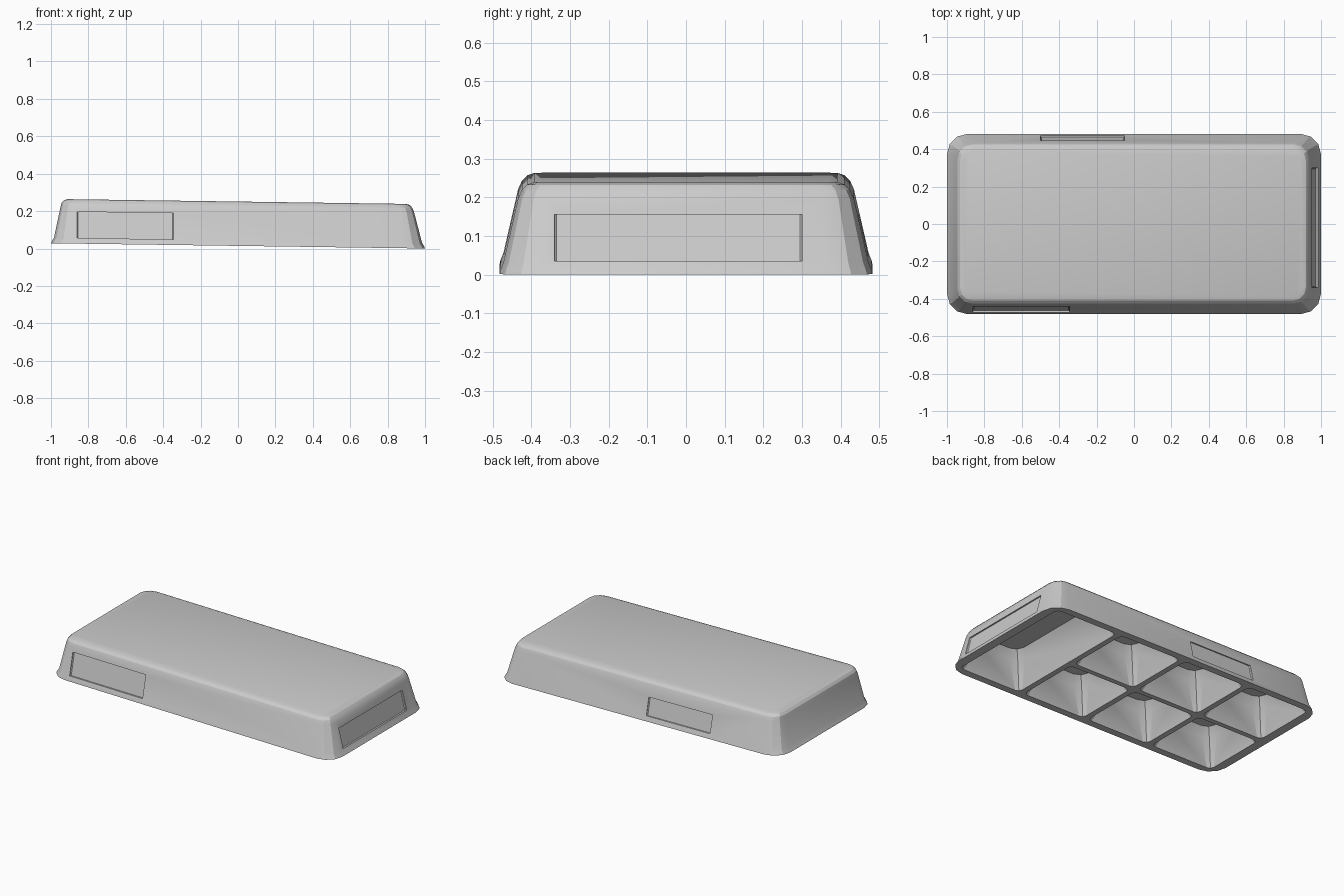
import bpy, bmesh, math

if "Cube" in bpy.data.objects:
    bpy.data.objects.remove(bpy.data.objects["Cube"])


def loft(name, sections, seg=4):
    """Stack rounded rectangles: (cx, cy, half_x, half_y, corner_radius, z)."""
    bm = bmesh.new()
    rings = []
    for cx, cy, hx, hy, r, z in sections:
        ring = []
        for q, (sx, sy) in enumerate([(1, 1), (-1, 1), (-1, -1), (1, -1)]):
            for i in range(seg + 1):
                a = math.pi / 2 * (q + i / seg)
                ring.append(bm.verts.new((cx + sx * (hx - r) + r * math.cos(a),
                                          cy + sy * (hy - r) + r * math.sin(a), z)))
        rings.append(ring)
    for lo, hi in zip(rings, rings[1:]):
        n = len(lo)
        for i in range(n):
            j = (i + 1) % n
            bm.faces.new((lo[i], lo[j], hi[j], hi[i]))
    bm.faces.new(rings[0][::-1])
    bm.faces.new(rings[-1])
    bmesh.ops.recalc_face_normals(bm, faces=bm.faces)
    me = bpy.data.meshes.new(name)
    bm.to_mesh(me)
    bm.free()
    ob = bpy.data.objects.new(name, me)
    bpy.context.collection.objects.link(ob)
    return ob


cutters = []


def cut(ob):
    m = tray.modifiers.new("cut", 'BOOLEAN')
    m.operation, m.solver, m.object = 'DIFFERENCE', 'EXACT', ob
    ob.hide_render = True
    cutters.append(ob)


# Upside-down tray body: thin rim, sloping walls, rounded top edge
tray = loft("tray_body", [
    (0, 0, 1.0, 0.482, 0.11, 0.0),
    (0, 0, 0.996, 0.48, 0.11, 0.01),
    (0, 0, 0.984, 0.472, 0.105, 0.03),
    (-0.004, 0, 0.945, 0.434, 0.08, 0.195),
    (-0.006, 0, 0.937, 0.424, 0.075, 0.217),
    (-0.006, 0, 0.925, 0.41, 0.07, 0.231),
    (-0.006, 0, 0.905, 0.392, 0.06, 0.237)], seg=3)


# Tapered pockets, open underneath
def pocket(cx, cy, hx, hy):
    t = 0.055
    cut(loft("pocket_cutter", [
        (cx, cy, hx + 0.002, hy + 0.002, 0.03, -0.02),
        (cx, cy, hx, hy, 0.03, 0.0),
        (cx, cy, hx - t * 0.8, hy - t * 0.8, 0.06, 0.16),
        (cx, cy, hx - t - 0.02, hy - t - 0.02, 0.06, 0.21)], seg=2))


for col in range(3):
    for sy in (-1, 1):
        pocket(-0.72 + 0.48 * col, sy * 0.226, 0.222, 0.21)
pocket(0.72, 0, 0.222, 0.436)    # undivided end pocket


# Shallow panels pressed into the side walls
def panel(x0, x1, y0, y1, z0, z1, slope_x=0.0, slope_y=0.0):
    cx, cy, hx, hy = (x0 + x1) / 2, (y0 + y1) / 2, (x1 - x0) / 2, (y1 - y0) / 2
    cut(loft("panel_cutter", [
        (cx, cy, hx, hy, 0.005, z0),
        (cx + slope_x, cy + slope_y, hx, hy, 0.005, z1)], seg=1))


panel(0.972, 1.1, -0.34, 0.30, 0.035, 0.155, slope_x=-0.03)
panel(-0.86, -0.345, -0.6, -0.462, 0.03, 0.17, slope_y=0.032)
panel(-0.50, -0.05, 0.464, 0.6, 0.03, 0.14, slope_y=-0.025)

# Bake the cuts, then lean the tray slightly so the left end is raised
bpy.context.view_layer.update()
dg = bpy.context.evaluated_depsgraph_get()
mesh = bpy.data.meshes.new_from_object(tray.evaluated_get(dg))
tray.modifiers.clear()
tray.data = mesh
for ob in cutters:
    bpy.data.objects.remove(ob)
for v in mesh.vertices:
    v.co.z += 0.014 * (1 - v.co.x)

bpy.context.view_layer.objects.active = tray
tray.select_set(True)
bpy.ops.object.shade_smooth_by_angle(angle=math.radians(20))
